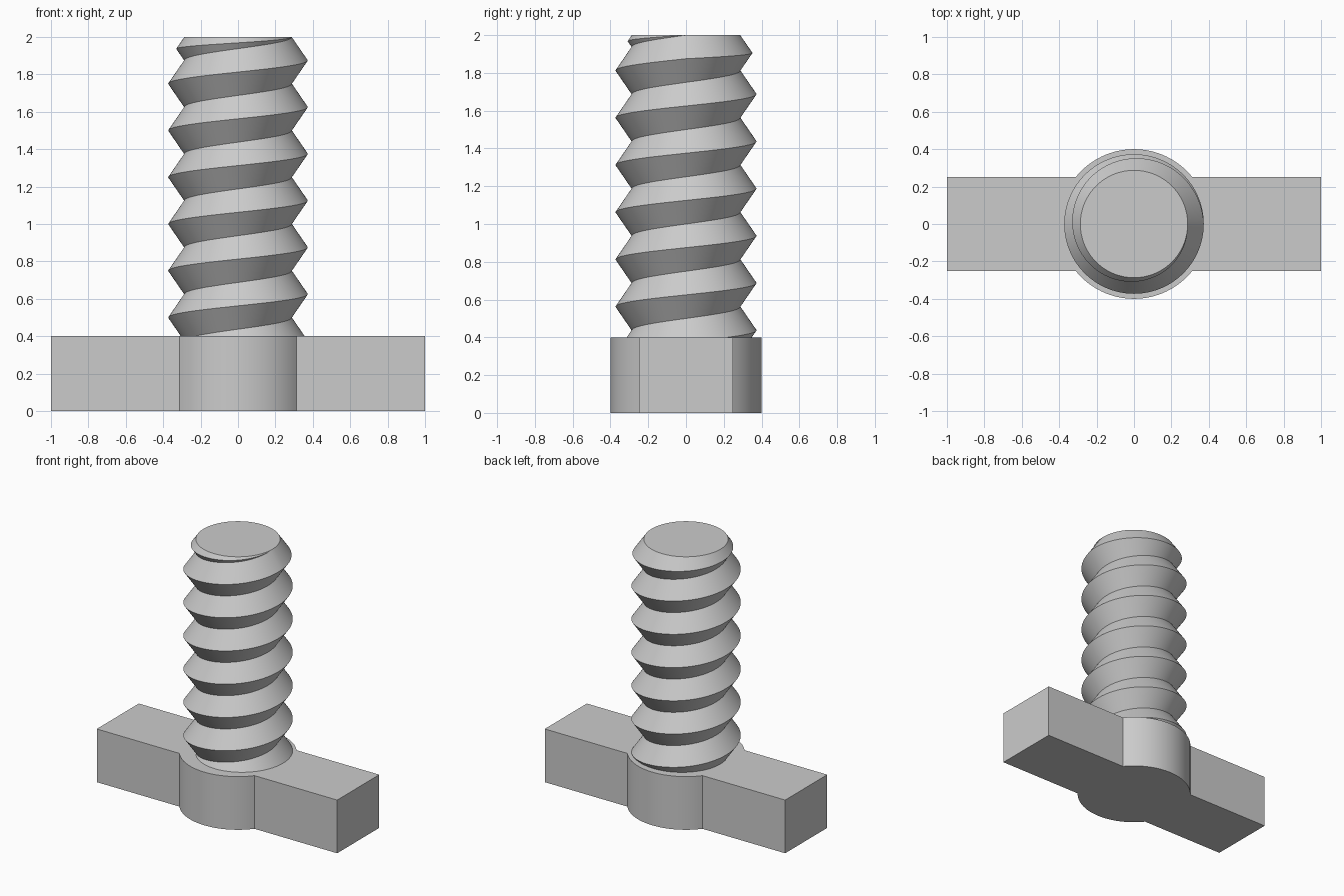
import bpy, bmesh, math

if "Cube" in bpy.data.objects:
    bpy.data.objects.remove(bpy.data.objects["Cube"])

PITCH, ROOT, CREST = 0.25, 0.287, 0.373
TOP, BASE_H = 2.0, 0.4
STEPS = 96

grey = bpy.data.materials.new("plain grey")
grey.use_nodes = True
colour = (0.6, 0.6, 0.6, 1)
grey.diffuse_color = colour
grey.node_tree.nodes["Principled BSDF"].inputs["Base Color"].default_value = colour


def finish(bm, name):
    bmesh.ops.recalc_face_normals(bm, faces=bm.faces)
    mesh = bpy.data.meshes.new(name)
    bm.to_mesh(mesh)
    bm.free()
    mesh.materials.append(grey)
    obj = bpy.data.objects.new(name, mesh)
    bpy.context.collection.objects.link(obj)
    bpy.ops.object.select_all(action="DESELECT")
    obj.select_set(True)
    bpy.context.view_layer.objects.active = obj
    bpy.ops.object.shade_smooth_by_angle(angle=math.radians(30))
    return obj


# Crossbar handle with a round hub: one outline, extruded upwards
def build_handle(half_length=1.0, half_width=0.25, hub=0.4, segments=32):
    start = math.asin(half_width / hub)
    outline = []
    for side in (1, -1):
        outline += [(side * half_length, -side * half_width),
                    (side * half_length, side * half_width)]
        for i in range(segments + 1):
            a = start + (math.pi - 2 * start) * i / segments
            outline.append((side * hub * math.cos(a), side * hub * math.sin(a)))
    bm = bmesh.new()
    face = bm.faces.new([bm.verts.new((x, y, 0)) for x, y in outline])
    top = bmesh.ops.extrude_face_region(bm, geom=[face])["geom"]
    bmesh.ops.translate(bm, vec=(0, 0, BASE_H),
                        verts=[v for v in top if isinstance(v, bmesh.types.BMVert)])
    finish(bm, "crossbar_handle")


# Right-handed V thread whose last turn fades into a chamfer at the tip
def build_thread():
    bm = bmesh.new()
    turns = round(TOP / PITCH)
    slope = (CREST - ROOT) / (PITCH / 2)
    columns = []
    for i in range(STEPS + 1):
        t = i / STEPS
        rows = []
        for k in range(turns):
            z = PITCH * (k + t)
            crest_z = z + PITCH / 2
            if k == turns - 1:
                crest_z = (z + TOP) / 2
            rows += [(ROOT, z), (ROOT + (crest_z - z) * slope, crest_z)]
        rows.append((ROOT, TOP))
        a = t * math.tau
        columns.append([bm.verts.new((r * math.cos(a), r * math.sin(a), z))
                        for r, z in rows])
    for left, right in zip(columns, columns[1:]):
        for k in range(len(left) - 1):
            bm.faces.new((left[k], right[k], right[k + 1], left[k + 1]))
    bmesh.ops.remove_doubles(bm, verts=bm.verts, dist=0.0001)

    # Trim inside the hub and close both ends
    bmesh.ops.bisect_plane(bm, geom=bm.verts[:] + bm.edges[:] + bm.faces[:],
                           plane_co=(0, 0, BASE_H - 0.05), plane_no=(0, 0, 1),
                           clear_inner=True)
    bmesh.ops.holes_fill(bm, edges=[e for e in bm.edges if e.is_boundary], sides=0)
    finish(bm, "threaded_shaft")


build_handle()
build_thread()
